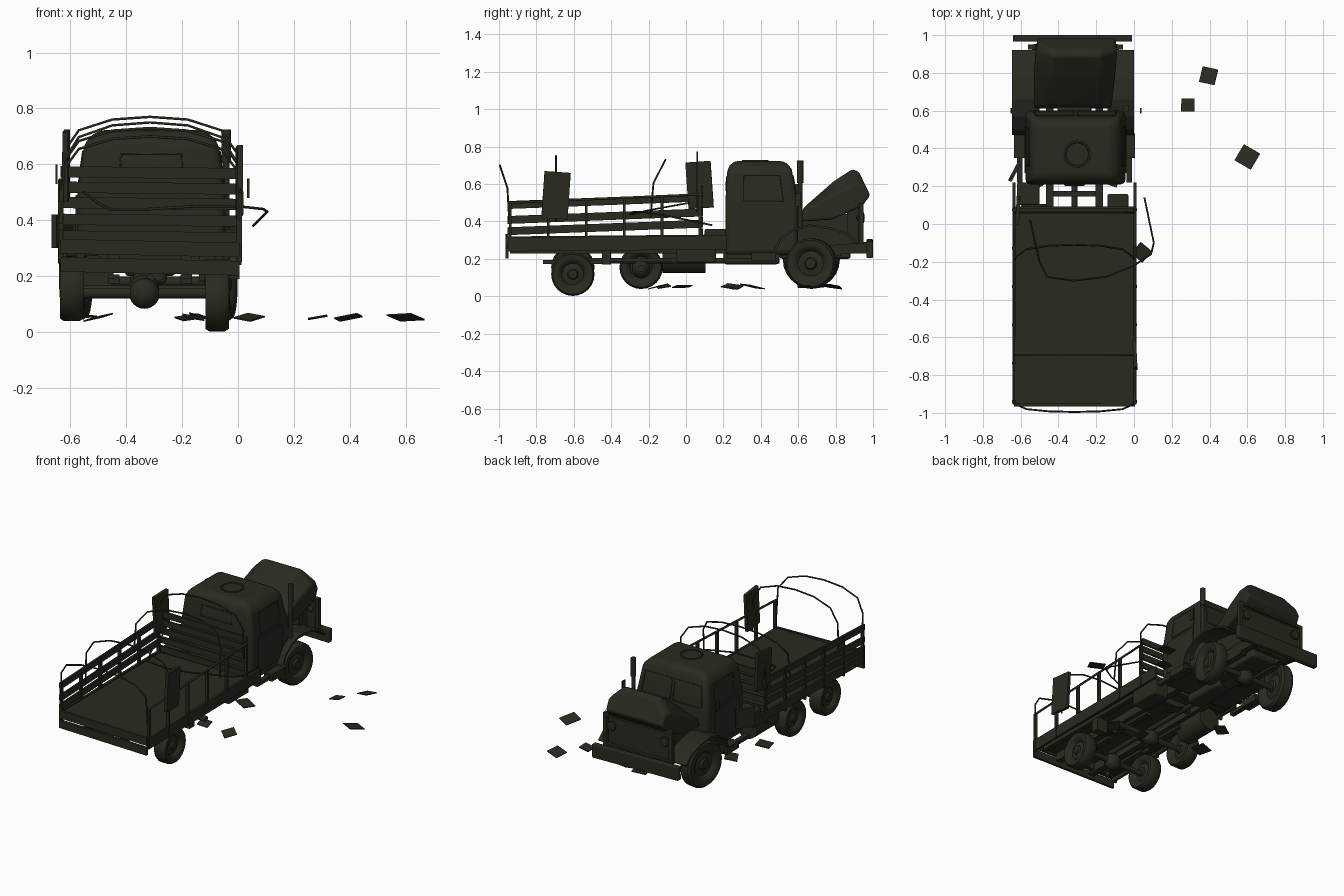
import bpy, bmesh, math, random
from mathutils import Vector

if bpy.data.objects.get("Cube"):
    bpy.data.objects.remove(bpy.data.objects["Cube"])
random.seed(4)


def material(name, rgb):
    m = bpy.data.materials.new(name)
    m.use_nodes = True
    m.diffuse_color = (*rgb, 1)
    m.node_tree.nodes["Principled BSDF"].inputs["Base Color"].default_value = (*rgb, 1)
    return m


OLIVE = material("dark olive", (0.023, 0.023, 0.015))
MID = -0.315                                   # centre line of the truck


def finish(name, bm, bevel=0, smooth=False):
    bmesh.ops.recalc_face_normals(bm, faces=bm.faces)
    me = bpy.data.meshes.new(name)
    bm.to_mesh(me)
    bm.free()
    ob = bpy.data.objects.new(name, me)
    bpy.context.collection.objects.link(ob)
    me.materials.append(OLIVE)
    if bevel:
        mod = ob.modifiers.new("soft edges", "BEVEL")
        mod.width, mod.segments = bevel, 3
    if smooth or bevel:
        bpy.context.view_layer.objects.active = ob
        ob.select_set(True)
        bpy.ops.object.shade_smooth_by_angle(angle=math.radians(40))
        ob.select_set(False)
    return ob


def box(name, x, y, z, bevel=0, rot=(0, 0, 0)):
    """Box between bounds, turned about its own centre."""
    bm = bmesh.new()
    bmesh.ops.create_cube(bm, size=1)
    bmesh.ops.scale(bm, verts=bm.verts, vec=(x[1] - x[0], y[1] - y[0], z[1] - z[0]))
    ob = finish(name, bm, bevel)
    ob.location = (sum(x) / 2, sum(y) / 2, sum(z) / 2)
    ob.rotation_euler = [math.radians(a) for a in rot]
    return ob


def hull(name, rings, bevel):
    """Body lofted through rings of equal length."""
    bm = bmesh.new()
    rows = [[bm.verts.new(p) for p in ring] for ring in rings]
    for a, b in zip(rows, rows[1:]):
        for i in range(len(a)):
            j = (i + 1) % len(a)
            bm.faces.new((a[i], a[j], b[j], b[i]))
    bm.faces.new(rows[0])
    bm.faces.new(rows[-1])
    return finish(name, bm, bevel)


def lathe(name, profile, loc, axis="X", rot=0):
    """Turned part; profile is (radius, offset along the axis)."""
    bm = bmesh.new()
    vs = [bm.verts.new((t, r, 0)) for r, t in profile]
    es = [bm.edges.new(p) for p in zip(vs, vs[1:])]
    bmesh.ops.spin(bm, geom=vs + es, cent=(0, 0, 0), axis=(1, 0, 0),
                   angle=math.tau, steps=24, use_duplicate=False)
    bmesh.ops.remove_doubles(bm, verts=bm.verts, dist=1e-5)
    ob = finish(name, bm, smooth=True)
    turn = {"X": (0, 0, 0), "Y": (0, 0, math.pi / 2), "Z": (0, -math.pi / 2, 0)}[axis]
    ob.rotation_euler = (turn[0], turn[1], turn[2] + math.radians(rot))
    ob.location = loc
    return ob


def rod(name, r, length, loc, axis="X"):
    h = length / 2
    return lathe(name, [(0, -h), (r, -h), (r, h), (0, h)], loc, axis)


def tube(name, pts, r=0.005):
    cu = bpy.data.curves.new(name, "CURVE")
    cu.dimensions, cu.bevel_depth, cu.bevel_resolution = "3D", r, 1
    sp = cu.splines.new("POLY")
    sp.points.add(len(pts) - 1)
    for p, q in zip(sp.points, pts):
        p.co = (*q, 1)
    ob = bpy.data.objects.new(name, cu)
    bpy.context.collection.objects.link(ob)
    cu.materials.append(OLIVE)
    bpy.context.view_layer.objects.active = ob
    ob.select_set(True)
    bpy.ops.object.convert(target="MESH")
    bpy.context.object.select_set(False)


def pane(name, quad, u, v):
    """Raised window frame on part of a quad (bottom pair, then top pair)."""
    a, b, c, d = [Vector(p) for p in quad]
    at = lambda s, t: a.lerp(b, s).lerp(d.lerp(c, s), t)
    ring = [at(u[0], v[0]), at(u[1], v[0]), at(u[1], v[1]), at(u[0], v[1])]
    tube(name, ring + ring[:1], 0.004)


# Chassis: rails, cross members, drive line
for x in (MID - 0.13, MID + 0.13):
    box("frame_rail", (x - 0.02, x + 0.02), (-0.94, 0.97), (0.23, 0.29))
for y in (-0.9, -0.42, 0.02, 0.16, 0.45, 0.9):
    box("cross_member", (MID - 0.13, MID + 0.13), (y - 0.015, y + 0.015), (0.24, 0.28))
rod("drive_shaft", 0.016, 1.1, (MID, -0.05, 0.19), "Y")
box("engine", (MID - 0.09, MID + 0.09), (0.5, 0.88), (0.2, 0.44), 0.015)
box("gearbox", (MID - 0.06, MID + 0.06), (0.2, 0.5), (0.17, 0.29), 0.02)

# Axles with their bulbs and springs
for label, y, z in (("rear", -0.605, 0.138), ("middle", -0.24, 0.15), ("front", 0.67, 0.18)):
    rod(label + "_axle", 0.018, 0.5, (MID, y, z))
    ball = [(0.055 * math.sin(a * math.pi / 8), -0.05 * math.cos(a * math.pi / 8)) for a in range(9)]
    lathe(label + "_differential", ball, (MID - 0.02, y, z), "Y")
    for x in (MID - 0.13, MID + 0.13):
        box(label + "_leaf_spring", (x - 0.02, x + 0.02), (y - 0.16, y + 0.16), (z + 0.035, z + 0.055))


def wheel(name, loc, r, rot=0):
    half = [(0, .034), (.2, .034), (.25, .022), (.5, .016), (.6, .032), (.72, .042), (.92, .042), (1, .028)]
    prof = [(a * r, t) for a, t in half]
    lathe(name, prof + [(a, -t) for a, t in reversed(prof)], loc, "X", rot)


wheel("rear_wheel_left", (-0.075, -0.605, 0.118), 0.116)
wheel("rear_wheel_right", (-0.595, -0.605, 0.155), 0.116)
wheel("middle_wheel_right", (-0.595, -0.24, 0.155), 0.116)
wheel("front_wheel_left", (-0.06, 0.67, 0.175), 0.135, -8)
wheel("front_wheel_right", (-0.58, 0.67, 0.195), 0.15, -8)

# Fuel tank, tool box, steps
rod("fuel_tank", 0.075, 0.23, (-0.52, -0.01, 0.2), "Y")
box("tool_box", (-0.14, -0.03), (-0.05, 0.16), (0.18, 0.285), 0.01)
box("battery_box", (-0.62, -0.5), (0.1, 0.22), (0.27, 0.36), 0.01)
for x in (-0.605, -0.025):
    box("step", (x - 0.03, x + 0.03), (0.35, 0.48), (0.19, 0.235))
    box("sill", (x - 0.015, x + 0.015), (0.22, 0.5), (0.2, 0.225))

# Cab
def ring(x0, x1, y0, y1, z):
    return [(x0, y0, z), (x1, y0, z), (x1, y1, z), (x0, y1, z)]


low = ring(-0.575, -0.045, 0.21, 0.6, 0.22)
belt = ring(-0.575, -0.045, 0.21, 0.6, 0.49)
eave = ring(-0.55, -0.07, 0.22, 0.565, 0.68)
roof = ring(-0.5, -0.12, 0.25, 0.53, 0.723)
hull("cab", [low, belt, eave, roof], 0.03)
side = lambda i: [belt[i], belt[(i + 1) % 4], eave[(i + 1) % 4], eave[i]]
pane("rear_window", side(0), (0.28, 0.72), (0.4, 0.78))
pane("door_window", side(1), (0.25, 0.8), (0.1, 0.82))
pane("door_window", side(3), (0.2, 0.75), (0.1, 0.82))
for u in ((0.08, 0.48), (0.52, 0.92)):
    pane("windscreen", side(2), u, (0.12, 0.82))
lathe("roof_hatch", [(0, 0), (.058, 0), (.062, .006), (.07, .006), (.074, -.01)], (-0.3, 0.37, 0.722), "Z")
for x in (-0.577, -0.043):
    box("door", (x - 0.004, x + 0.004), (0.27, 0.52), (0.27, 0.49))

# Popped bonnet, tilted nose up
hood = [[(-0.53, .61, .40), (-0.12, .61, .40), (-0.12, .62, .45), (-0.2, .63, .475), (-0.45, .63, .475), (-0.53, .62, .45)],
        [(-0.53, .78, .41), (-0.1, .78, .41), (-0.1, .80, .55), (-0.18, .79, .615), (-0.44, .79, .615), (-0.53, .80, .55)],
        [(-0.52, .94, .48), (-0.09, .94, .48), (-0.09, .91, .60), (-0.17, .89, .68), (-0.44, .89, .68), (-0.52, .91, .60)],
        [(-0.51, .985, .54), (-0.1, .985, .54), (-0.1, .955, .6), (-0.18, .925, .665), (-0.43, .925, .665), (-0.51, .955, .6)]]
hull("bonnet", hood, 0.012)

# Radiator front with its frame, headlights, bumper
box("radiator", (-0.49, -0.14), (0.86, 0.92), (0.28, 0.47))
box("grille_mesh", (-0.54, -0.08), (0.92, 0.93), (0.29, 0.49))
for z in (0.29, 0.49):
    box("grille_bar", (-0.56, -0.06), (0.925, 0.95), (z - 0.01, z + 0.01))
for x in (-0.55, -0.07):
    box("grille_post", (x - 0.012, x + 0.012), (0.925, 0.95), (0.28, 0.5))
for x in (-0.505, -0.115):
    lathe("headlight", [(0, -.03), (.02, -.02), (.032, .005), (.028, .012), (0, .016)], (x, 0.94, 0.42), "Y")
box("bumper", (-0.64, -0.01), (0.965, 1.0), (0.21, 0.3), 0.006, (0, 1, 0))

# Arched front fenders
for x0, x1 in ((-0.645, -0.5), (-0.14, 0.0)):
    arch = [(0.47, .25), (0.5, .31), (0.57, .36), (0.66, .385), (0.77, .37), (0.86, .34), (0.92, .29)]
    bm = bmesh.new()
    rows = [[bm.verts.new((x, y, z)) for y, z in arch] for x in (x0, x1)]
    for i in range(len(arch) - 1):
        bm.faces.new((rows[0][i], rows[1][i], rows[1][i + 1], rows[0][i + 1]))
    bm.faces.new(rows[0] if x1 == 0 else rows[1])
    fender = finish("fender", bm)
    fender.modifiers.new("thickness", "SOLIDIFY").thickness = 0.012

# Breather pipe and mirrors
rod("breather_pipe", 0.012, 0.34, (-0.042, 0.61, 0.53), "Z")
rod("breather_cap", 0.017, 0.12, (-0.042, 0.61, 0.665), "Z")
for x, z in ((-0.65, 0.565), (0.037, 0.515)):
    box("mirror", (x - 0.004, x + 0.004), (0.585, 0.615), (z - 0.035, z + 0.035))
box("loose_plate", (-0.64, -0.62), (0.22, 0.34), (0.3, 0.42), 0, (0, 0, -28))

# Cargo bed: floor, skirts, stakes
box("bed_floor", (-0.635, 0.005), (-0.955, 0.09), (0.285, 0.315))
box("skirt_right", (-0.643, -0.627), (-0.955, 0.22), (0.265, 0.325), 0, (0.5, 0, 0))
box("skirt_left", (-0.003, 0.013), (-0.955, 0.22), (0.245, 0.32), 0, (0.5, 0, 0))
for x in (-0.635, 0.005):
    for i in range(6):
        y = -0.94 + i * 0.203
        box("stake", (x - 0.01, x + 0.01), (y - 0.007, y + 0.007), (0.25, 0.5 + i * 0.009))
for x in (MID - 0.25, MID + 0.25):
    box("floor_beam", (x - 0.015, x + 0.015), (-0.93, 0.07), (0.26, 0.285))
box("spring_hanger", (-0.12, -0.04), (-0.45, -0.4), (0.17, 0.26))

# Slats: right wall whole, left wall reduced to its top rail, tail board dropped
for z in (0.365, 0.425, 0.505):
    box("side_slat", (-0.641, -0.629), (-0.955, 0.09), (z - 0.018, z + 0.024), 0, (2.2, 0, 0))
tube("left_rail", [(0.005, -0.95, 0.5), (0.005, 0.09, 0.545)], 0.007)
for z in (0.34, 0.4, 0.46, 0.515, 0.57):
    box("front_slat", (-0.635, 0.005), (0.08, 0.092), (z - 0.02, z + 0.02), 0, (0, 0.6, 0))
for z in (0.235, 0.3):
    box("tail_slat", (-0.635, 0.005), (-0.965, -0.95), (z - 0.026, z + 0.026), 0, (0, 1.2, 0))

# Canvas hoops: upright legs, bent tops
arc = [(-.63, 0), (-.625, .6), (-.57, .85), (-.45, .97), (-.315, 1), (-.18, .97), (-.06, .85), (-.005, .6), (0, 0)]
for y, lean, base, top in ((-0.945, -0.05, 0.4, 0.7), (-0.695, 0, 0.4, 0.75), (-0.19, 0.08, 0.42, 0.73), (0.06, 0, 0.45, 0.77)):
    tube("canvas_hoop", [(x, y + lean * max(0, t - .5) * 2, base + (top - base) * t) for x, t in arc])
tube("fallen_hoop", [(-.55, .02, .5), (-.5, -.2, .46), (-.46, -.28, .44), (-.32, -.3, .44), (-.15, -.28, .45),
                     (0, -.22, .45), (.09, -.16, .44), (.105, -.1, .43), (.055, .14, .38)])

# Torn side boards
box("torn_board", (-0.005, 0.015), (-0.765, -0.625), (0.415, 0.665), 0, (-4, 0, 3))
box("torn_board", (-0.625, -0.605), (0.005, 0.14), (0.47, 0.72), 0, (4, 0, -3))

# Scattered scraps on the ground
scraps = [(.395, .785, .085, -12), (.285, .63, .07, 0), (.6, .355, .1, -30), (.04, -.15, .08, -40),
          (-.17, .72, .09, 20), (-.56, -.02, .09, 15), (-.5, .24, .08, 30), (-.12, .25, .09, -20), (-.16, -.12, .07, 10)]
for x, y, s, turn in scraps:
    h = s / 2
    box("scrap", (x - h, x + h), (y - h, y + h), (0.05, 0.055), 0,
        (random.uniform(-14, 14), random.uniform(-14, 14), turn))
